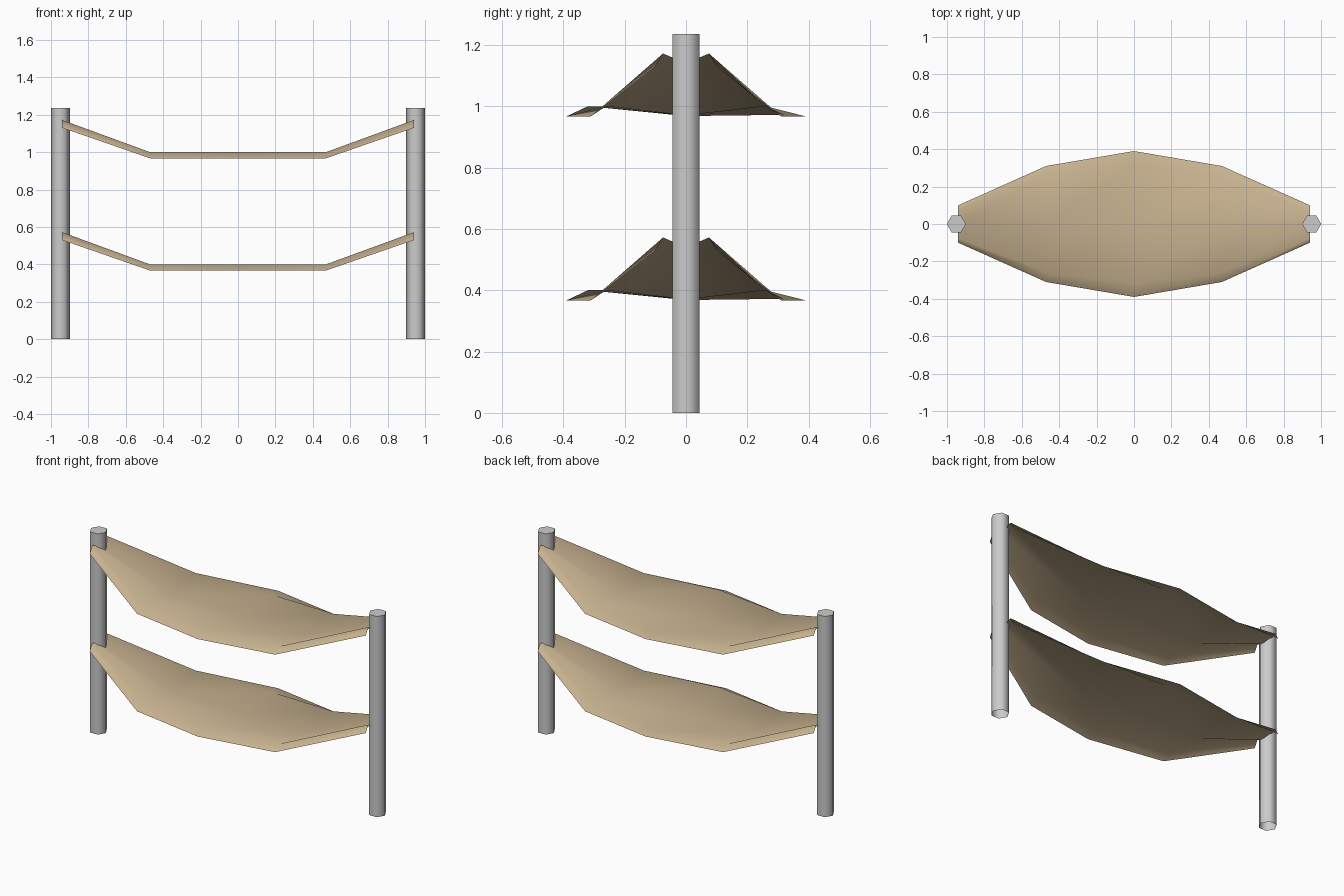
import bpy, bmesh, math

if "Cube" in bpy.data.objects:
    bpy.data.objects.remove(bpy.data.objects["Cube"])

TAN = bpy.data.materials.new("tan_cloth")
TAN.diffuse_color = (0.58, 0.45, 0.28, 1)
TAN.use_nodes = True
TAN.node_tree.nodes["Principled BSDF"].inputs["Base Color"].default_value = TAN.diffuse_color


def finish(name, bm, angle, mat=None):
    me = bpy.data.meshes.new(name)
    bm.to_mesh(me)
    bm.free()
    ob = bpy.data.objects.new(name, me)
    bpy.context.collection.objects.link(ob)
    if mat:
        me.materials.append(mat)
    bpy.ops.object.select_all(action='DESELECT')
    ob.select_set(True)
    bpy.context.view_layer.objects.active = ob
    bpy.ops.object.shade_smooth_by_angle(angle=math.radians(angle))
    return ob


def post(name, x, h=1.235, r=0.051):
    # hexagonal post, capped on top and open underneath
    bm = bmesh.new()
    rings = [[bm.verts.new((x + r * math.cos(i * math.pi / 3),
                            r * math.sin(i * math.pi / 3), z)) for i in range(6)]
             for z in (0, h)]
    for i in range(6):
        j = (i + 1) % 6
        bm.faces.new((rings[0][i], rings[0][j], rings[1][j], rings[1][i]))
    bm.faces.new(rings[1])
    finish(name, bm, 62)


def hammock(name, dz):
    # stations along x: x, edge y, edge z, fold y, front fold z, back fold z, middle z
    end = (0.10, 1.13, 0.075, 1.172, 1.172, 1.14)
    mid = (0.31, 0.967, 0.26, 1.0, 1.0, 0.97)
    centre = (0.39, 0.967, 0.32, 1.0, 0.972, 0.968)
    bm = bmesh.new()
    rows = []
    for x, (ey, ez, fy, fz, bz, mz) in zip((-0.94, -0.47, 0, 0.47, 0.94),
                                           (end, mid, centre, mid, end)):
        section = ((-ey, ez), (-fy, fz), (0, mz), (fy, bz), (ey, ez))
        rows.append([bm.verts.new((x, y, z + dz)) for y, z in section])
    for a, b in zip(rows, rows[1:]):
        for i in range(4):
            bm.faces.new((a[i], b[i], b[i + 1], a[i + 1]))
    finish(name, bm, 60, TAN)


post("left_post", -0.95)
post("right_post", 0.95)
hammock("upper_hammock", 0)
hammock("lower_hammock", -0.6)
